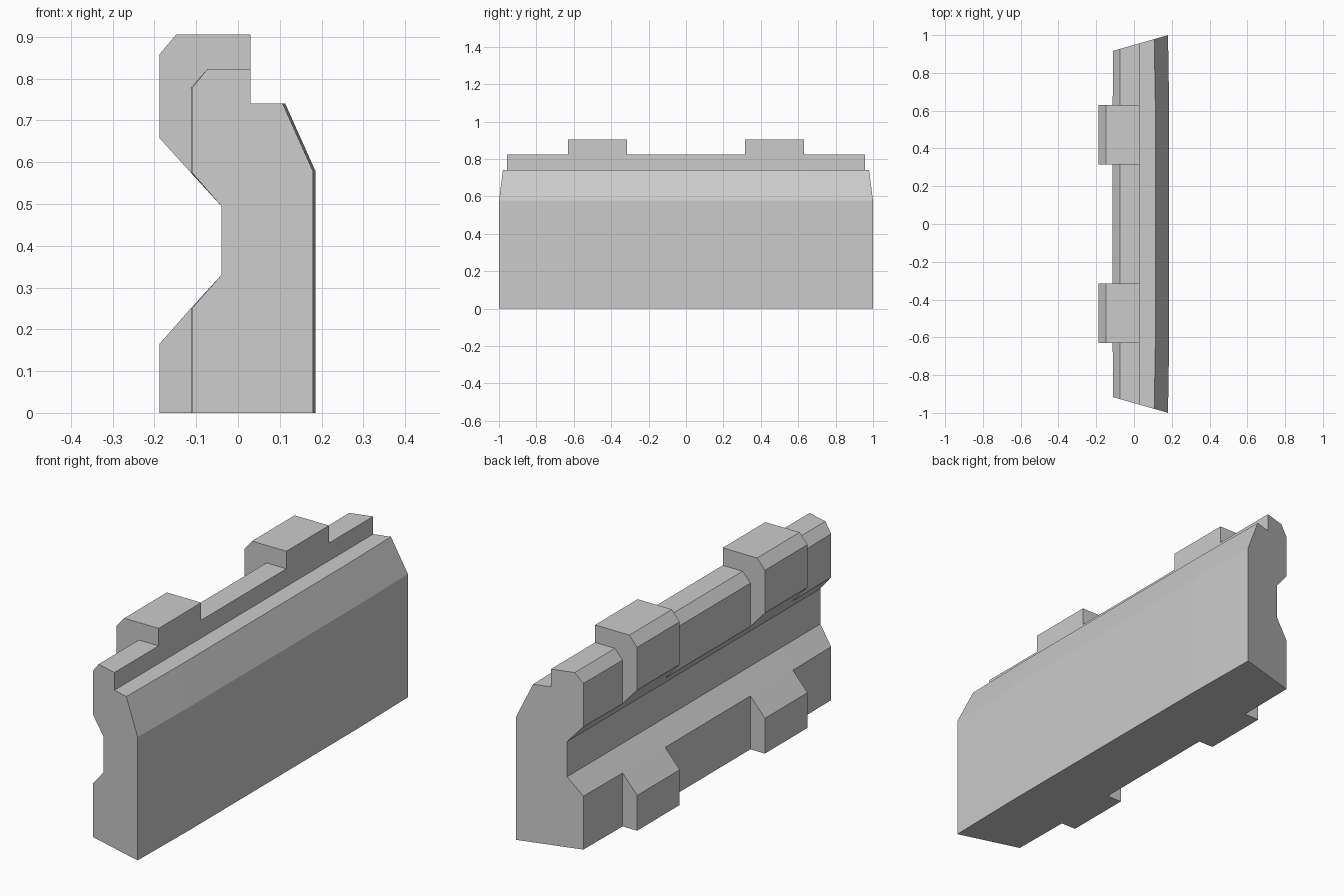
import bpy
import bmesh

cube = bpy.data.objects.get("Cube")
if cube:
    bpy.data.objects.remove(cube, do_unlink=True)

stone = bpy.data.materials.new("grey stone")
stone.use_nodes = True
colour = (0.6, 0.6, 0.6, 1)
stone.diffuse_color = colour
stone.node_tree.nodes["Principled BSDF"].inputs["Base Color"].default_value = colour


def loft(name, profile, stations, place):
    """Sweep an x-z profile through the stations along y; place() positions each point."""
    bm = bmesh.new()
    rings = [[bm.verts.new(place(x, z, s)) for x, z in profile] for s in stations]
    n = len(profile)
    for a, b in zip(rings, rings[1:]):
        for i in range(n):
            j = (i + 1) % n
            bm.faces.new((a[i], a[j], b[j], b[i]))
    bm.faces.new(rings[0])
    bm.faces.new(rings[-1])
    bmesh.ops.recalc_face_normals(bm, faces=bm.faces[:])
    mesh = bpy.data.meshes.new(name)
    bm.to_mesh(mesh)
    bm.free()
    mesh.materials.append(stone)
    obj = bpy.data.objects.new(name, mesh)
    bpy.context.collection.objects.link(obj)
    return obj


# Main wall: mitred ends and slightly bowed long faces
wall = [(-0.113, 0), (0.186, 0), (0.186, 0.577), (0.113, 0.74),
        (0.03, 0.74), (0.03, 0.823), (-0.073, 0.823), (-0.113, 0.778),
        (-0.113, 0.575), (-0.04, 0.495), (-0.04, 0.33), (-0.113, 0.25)]


def wall_point(x, z, s):
    if abs(s) < 1:
        return x, s, z
    if x > 0.1:
        x -= 0.006
    elif x < -0.1:
        x += 0.003
    return x, s * (0.948 + 0.287 * x), z


loft("wall", wall, (-1, -0.63, 0.63, 1), wall_point)

# Raised blocks at the parapet and matching buttresses at the foot
parapet = [(0.03, 0.823), (0.03, 0.905), (-0.148, 0.905), (-0.188, 0.858),
           (-0.188, 0.658), (-0.113, 0.575), (-0.113, 0.778), (-0.073, 0.823)]
foot = [(-0.188, 0), (-0.113, 0), (-0.113, 0.25), (-0.188, 0.165)]

for end, side in (("front", -1), ("back", 1)):
    span = (side * 0.315, side * 0.63)
    for part, profile in (("parapet_block", parapet), ("foot_buttress", foot)):
        loft(f"{end}_{part}", profile, span, lambda x, z, y: (x, y, z))
